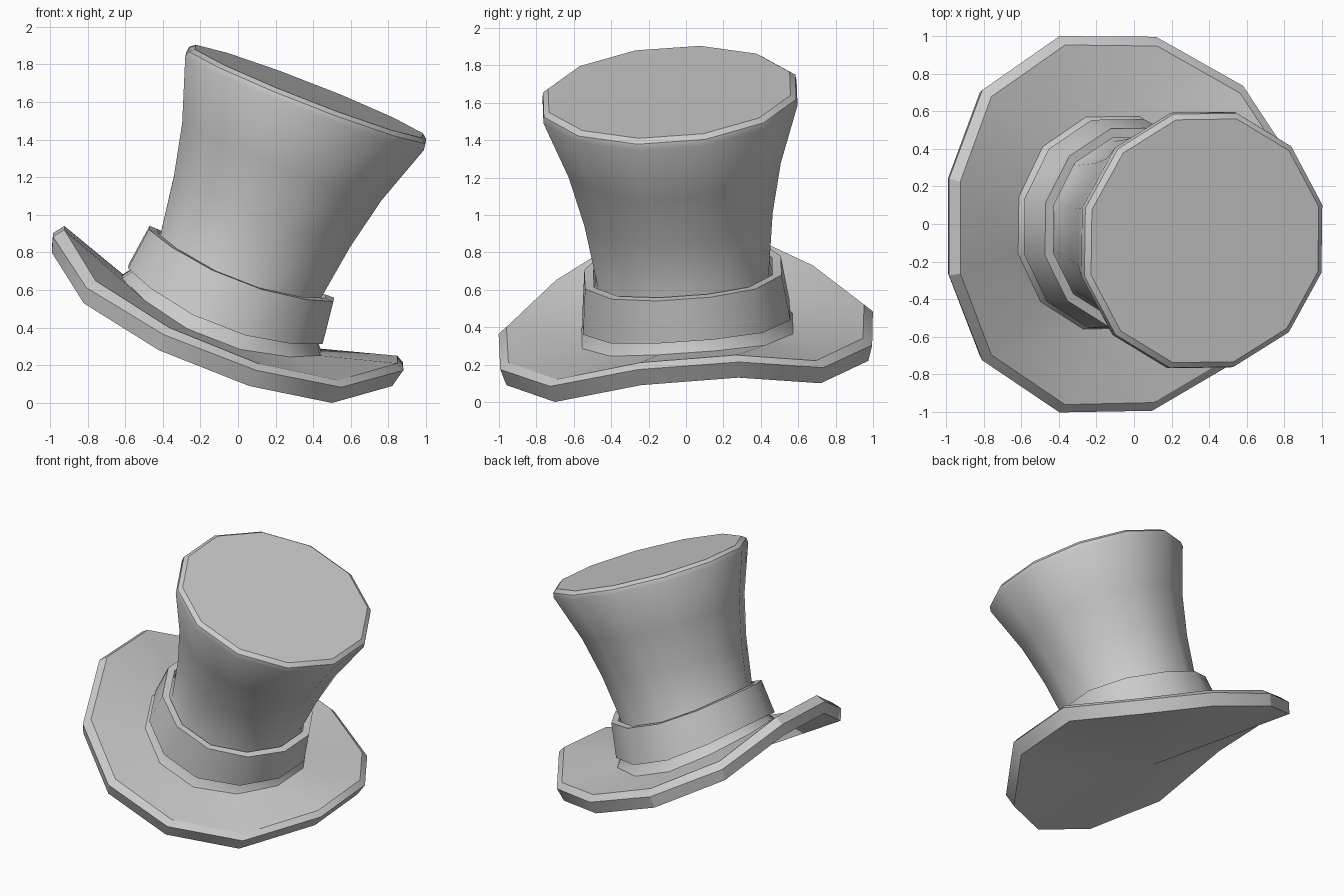
import bpy, bmesh, math
from mathutils import Vector

if "Cube" in bpy.data.objects:
    bpy.data.objects.remove(bpy.data.objects["Cube"])

SIDES = 12
BASE = Vector((-0.085, 0, 0.475))              # centre of the crown foot
AXIS = Vector((0.465, -0.09, 1.19)).normalized()  # tilted hat axis
TILT = Vector((0, 0, 1)).rotation_difference(AXIS)


def ring(radius, height, droop=0.0):
    """Twelve points around the tilted axis; droop lowers the two sides."""
    pts = []
    for k in range(SIDES):
        a = math.radians(15 + 30 * k)
        h = height - droop * math.sin(a) ** 2
        pts.append(BASE + TILT @ Vector((radius * math.cos(a), radius * math.sin(a), h)))
    return pts


def loft(name, rings, cap_start=None, cap_end=False, closed=False):
    """Skin consecutive rings; cap_start is an optional fan centre."""
    bm = bmesh.new()
    loops = [[bm.verts.new(p) for p in r] for r in rings]
    pairs = list(zip(loops, loops[1:]))
    if closed:
        pairs.append((loops[-1], loops[0]))
    for a, b in pairs:
        for i in range(SIDES):
            j = (i + 1) % SIDES
            bm.faces.new((a[i], a[j], b[j], b[i]))
    if cap_start is not None:
        c = bm.verts.new(cap_start)
        for i in range(SIDES):
            bm.faces.new((c, loops[0][(i + 1) % SIDES], loops[0][i]))
    if cap_end:
        bm.faces.new(loops[-1])
    bmesh.ops.recalc_face_normals(bm, faces=bm.faces)
    mesh = bpy.data.meshes.new(name)
    bm.to_mesh(mesh)
    bm.free()
    obj = bpy.data.objects.new(name, mesh)
    bpy.context.collection.objects.link(obj)
    bpy.context.view_layer.objects.active = obj
    obj.select_set(True)
    bpy.ops.object.shade_smooth_by_angle(angle=math.radians(32))
    obj.select_set(False)
    return obj


# Brim: curled lower rim, rounded edge, upper surface running in to the crown
rim = [Vector(p) for p in (
    (0.82, 0.28, 0.13), (0.53, 0.72, 0.10), (0.08, 0.975, 0.22), (-0.42, 0.98, 0.40),
    (-0.82, 0.70, 0.61), (-0.99, 0.24, 0.82), (-0.99, -0.26, 0.80), (-0.82, -0.70, 0.53),
    (-0.42, -0.97, 0.28), (0.06, -0.96, 0.09), (0.50, -0.70, 0.0), (0.82, -0.24, 0.09))]


def rim_offset(rise, out):
    pts = []
    for p in rim:
        d = Vector((p.x + 0.085, p.y, 0)).normalized()
        pts.append(p + AXIS * rise + d * out)
    return pts


loft("brim", [rim, rim_offset(0.09, 0.027), rim_offset(0.13, -0.02), ring(0.585, 0, 0.11)],
     cap_start=(-0.17, 0, 0.27))

# Crown: flared foot, narrow waist, wide bevelled top
crown = [(0.585, 0, 0.11), (0.54, 0.06, 0.10), (0.475, 0.285, 0.05), (0.522, 0.59, 0),
         (0.588, 0.88, 0), (0.705, 1.215, 0), (0.70, 1.25, 0), (0.67, 1.272, 0)]
loft("crown", [ring(*c) for c in crown], cap_end=True)

# Hat band: thick ring around the foot of the crown
band = [(0.575, 0.06, 0.09), (0.545, 0.29, 0.06), (0.495, 0.29, 0.06), (0.52, 0.06, 0.09)]
loft("hat_band", [ring(*b) for b in band], closed=True)
